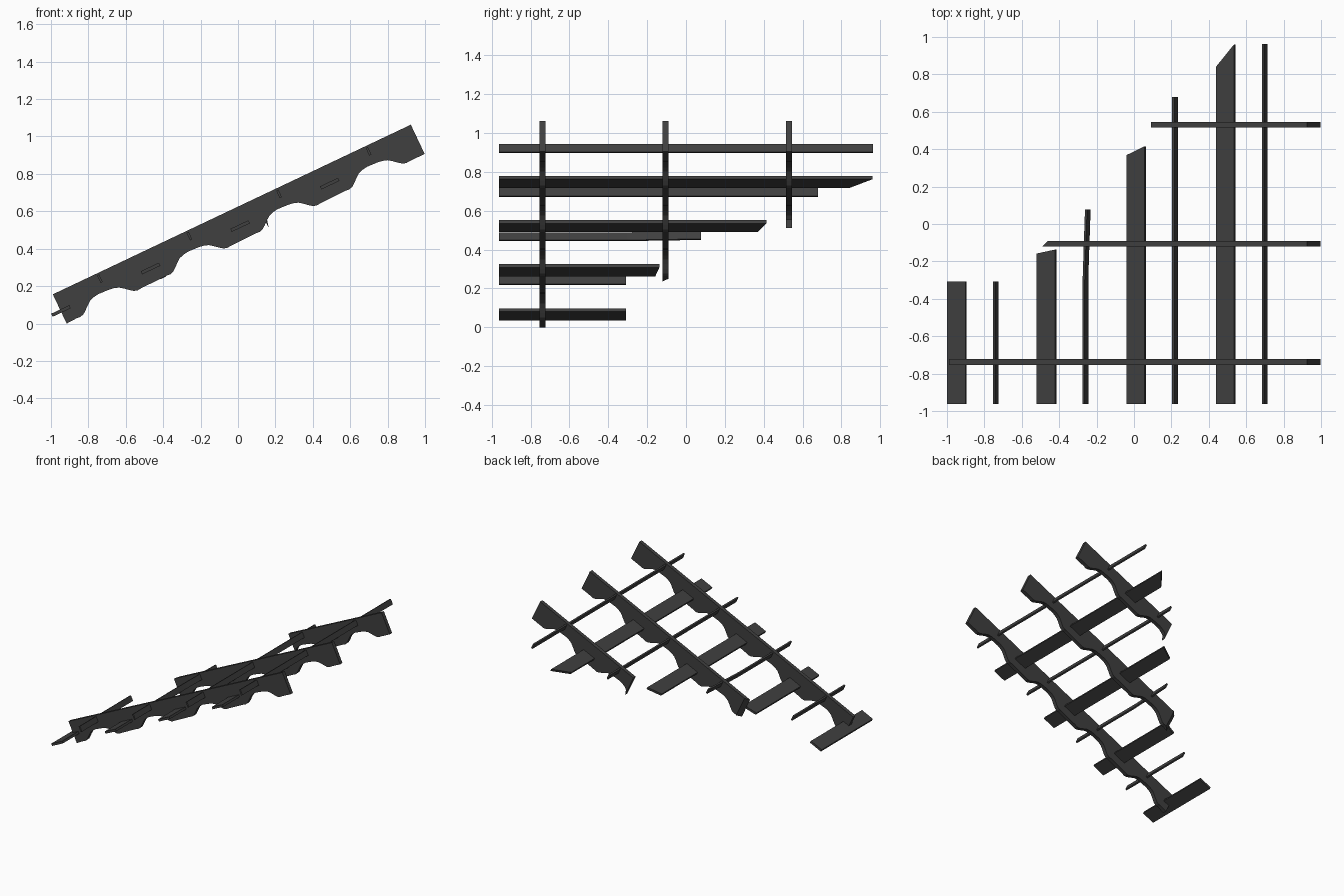
import bpy, bmesh, math
from mathutils import Matrix, Vector

if "Cube" in bpy.data.objects:
    bpy.data.objects.remove(bpy.data.objects["Cube"])

# Everything is laid out in slope space (x along slope, y across, z normal),
# then tilted into place.
SLOPE = math.atan2(0.905, 1.91)
TILT = Matrix.Translation((-0.99, 0, 0.156)) @ Matrix.Rotation(-SLOPE, 4, 'Y')
LENGTH, DEPTH, STEP = 2.118, 0.173, 0.53
Y_FRONT = -0.962

dark = bpy.data.materials.new("dark_timber")
dark.diffuse_color = (0.05, 0.05, 0.05, 1)
dark.use_nodes = True
dark.node_tree.nodes["Principled BSDF"].inputs["Base Color"].default_value = dark.diffuse_color


def finish(name, bm):
    bmesh.ops.recalc_face_normals(bm, faces=bm.faces)
    bm.transform(TILT)
    mesh = bpy.data.meshes.new(name)
    bm.to_mesh(mesh)
    bm.free()
    mesh.materials.append(dark)
    ob = bpy.data.objects.new(name, mesh)
    bpy.context.collection.objects.link(ob)
    return ob


def prism(points, offset):
    bm = bmesh.new()
    face = bm.faces.new([bm.verts.new(p) for p in points])
    ext = bmesh.ops.extrude_face_region(bm, geom=[face])
    verts = [g for g in ext['geom'] if isinstance(g, bmesh.types.BMVert)]
    bmesh.ops.translate(bm, verts=verts, vec=offset)
    return bm


# Scalloped rafter profile: one notch repeated along the underside
half = [(0.03, 0.106), (0.058, 0.110), (0.085, 0.119), (0.105, 0.134),
        (0.127, 0.153), (0.148, 0.169), (0.168, 0.175), (0.19, DEPTH)]
notch = [(-u, v - 0.003) for u, v in reversed(half)] + half
profile = [(0, 0), (0, DEPTH)]
for i in range(4):
    profile += [(0.251 + i * STEP + u, v) for u, v in notch]
profile += [(LENGTH, DEPTH), (LENGTH, 0)]


def rafter(name, y, start, skew=0.0, thick=0.03):
    bm = prism([(u, y - thick / 2, -v) for u, v in profile], (0, thick, 0))
    if start > 0:
        # shortened rafters are cut off where they meet the hip line
        bmesh.ops.bisect_plane(
            bm, geom=bm.verts[:] + bm.edges[:] + bm.faces[:], dist=1e-6,
            plane_co=(start, y - thick / 2, 0),
            plane_no=Vector((thick, -skew, 0)).normalized(), clear_inner=True)
        bmesh.ops.holes_fill(bm, edges=[e for e in bm.edges if e.is_boundary])
        # the cut end keeps its full depth
        for v in bm.verts:
            if v.co.x < start + skew + 1e-4 and v.co.z < -0.05:
                v.co.z = -DEPTH
    finish(name, bm)


rafter("rafter_long", -0.738, 0)
rafter("rafter_middle", -0.105, 0.553, 0.033)
rafter("rafter_short", 0.53, 1.195)


# Crossing slats: the far end may be skewed (y at low edge, y at high edge)
def slat(name, u, v, width, thick, y_low, y_high, bend=0.0):
    lo, hi, z = u - width / 2, u + width / 2, -v - thick / 2
    pts = [(lo, Y_FRONT, z), (hi, Y_FRONT, z)]
    if bend:
        pts += [(hi, -0.3, z), (hi + bend, y_high, z),
                (lo + bend, y_low, z), (lo, -0.3, z)]
    else:
        pts += [(hi, y_high, z), (lo, y_low, z)]
    finish(name, prism(pts, (0, 0, thick)))


# Wide flat planks through the rafters
for i, (a, b) in enumerate([(-0.308, -0.308), (-0.158, -0.137),
                            (0.368, 0.415), (0.84, 0.96)]):
    slat(f"plank_{i + 1}", 0.001 + i * STEP, 0.099, 0.107, 0.018, a, b)

# Thin upright battens near the top edge
for i, (y, bend) in enumerate([(-0.308, 0), (0.078, 0.014), (0.68, 0), (0.962, 0)]):
    slat(f"batten_{i + 1}", 0.263 + i * STEP, 0.032, 0.0125, 0.044, y, y, bend)
